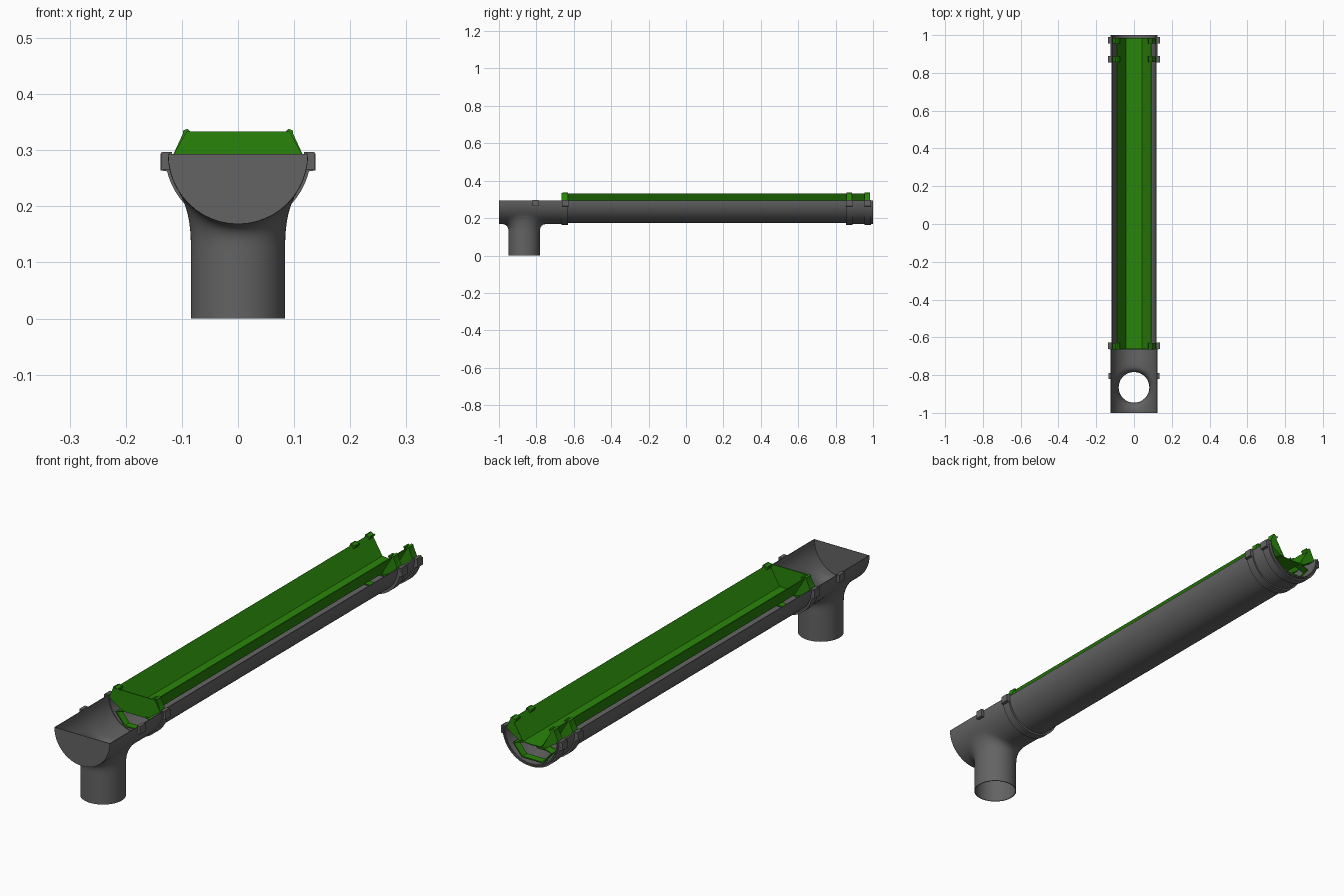
import bpy, bmesh
from math import sin, cos, pi, atan2, sqrt

if "Cube" in bpy.data.objects:
    bpy.data.objects.remove(bpy.data.objects["Cube"])

ZC = 0.293      # height of the gutter rim (axis of the half pipes)


def material(name, rgb):
    m = bpy.data.materials.new(name)
    m.diffuse_color = (*rgb, 1)
    m.use_nodes = True
    m.node_tree.nodes["Principled BSDF"].inputs["Base Color"].default_value = m.diffuse_color
    return m


green = material("green_plastic", (0.022, 0.235, 0.003))
grey = material("dark_grey_plastic", (0.125, 0.125, 0.125))


def finish(name, bm, mat=grey, thick=0, angle=0.5):
    bmesh.ops.recalc_face_normals(bm, faces=bm.faces)
    me = bpy.data.meshes.new(name)
    bm.to_mesh(me)
    bm.free()
    ob = bpy.data.objects.new(name, me)
    bpy.context.collection.objects.link(ob)
    me.materials.append(mat)
    bpy.ops.object.select_all(action='DESELECT')
    ob.select_set(True)
    bpy.context.view_layer.objects.active = ob
    if thick:
        m = ob.modifiers.new("thickness", 'SOLIDIFY')
        m.thickness, m.offset = thick, 0
        bpy.ops.object.modifier_apply(modifier=m.name)
    bpy.ops.object.shade_smooth_by_angle(angle=angle)
    return ob


def extrude(name, pts, y0, y1, mat=grey, thick=0):
    """Extrude an xz profile along y; thick > 0 makes an open sheet."""
    bm = bmesh.new()
    a = [bm.verts.new((x, y0, z)) for x, z in pts]
    b = [bm.verts.new((x, y1, z)) for x, z in pts]
    n = len(pts)
    for i in range(n - 1 if thick else n):
        j = (i + 1) % n
        bm.faces.new((a[i], a[j], b[j], b[i]))
    if not thick:
        bm.faces.new(a)
        bm.faces.new(b)
    return finish(name, bm, mat, thick)


def half_pipe(name, r_out, r_in, y0, y1, n=40):
    """Half pipe as a sheet centred between both radii."""
    r = (r_out + r_in) / 2
    pts = [(-r * cos(pi * i / n), ZC - r * sin(pi * i / n)) for i in range(n + 1)]
    return extrude(name, pts, y0, y1, grey, r_out - r_in)


def mirrored(name, pts, y, width, mat=grey):
    for side, s in (("right", 1), ("left", -1)):
        extrude(f"{name}_{side}", [(s * x, z) for x, z in pts],
                y - width / 2, y + width / 2, mat)


# Outlet: closed half pipe flaring smoothly into the round downpipe
def outlet():
    R, RP, YP = 0.1235, 0.0825, -0.865
    u0, u1, v1, n = -0.9985 - YP, -0.63 - YP, R * pi / 2, 24
    edge = []
    for i in range(n):
        edge.append((u0, v1 - 2 * v1 * i / n))
    for i in range(n):
        edge.append((u0 + (u1 - u0) * i / n, -v1))
    for i in range(n):
        edge.append((u1, -v1 + 2 * v1 * i / n))
    for i in range(n):
        edge.append((u1 + (u0 - u1) * i / n, v1))

    def on_pipe(u, v):
        return (R * sin(v / R), YP + u, ZC - R * cos(v / R))

    bm = bmesh.new()
    columns = []
    for u, v in edge:
        phi = atan2(v, u)
        px, py = RP * sin(phi), YP + RP * cos(phi)
        eu, ev = 0.12 * cos(phi), 0.125 * sin(phi)
        p2 = on_pipe(eu, ev)
        tz = ZC - (R * R - px * p2[0]) / sqrt(R * R - p2[0] ** 2)
        p0, p1 = (px, py, 0.13), (px, py, tz)
        col = [(px, py, 0), (px, py, 0.06), (px, py, 0.12)]
        for k in range(9):
            t = k / 8
            col.append([(1 - t) ** 2 * a + 2 * t * (1 - t) * b + t * t * c
                        for a, b, c in zip(p0, p1, p2)])
        for k in range(1, 6):
            t = k / 5
            col.append(on_pipe(eu + (u - eu) * t, ev + (v - ev) * t))
        columns.append([bm.verts.new(p) for p in col])
    m = len(columns)
    for i in range(m):
        a, b = columns[i], columns[(i + 1) % m]
        for k in range(len(a) - 1):
            bm.faces.new((a[k], b[k], b[k + 1], a[k + 1]))
    bm.faces.new([columns[i][-1] for i in range(n + 1)])   # end cap
    finish("outlet", bm, grey, 0.003)


outlet()

# Main channel, rear connector and raised collars
half_pipe("gutter_channel", 0.119, 0.116, -0.66, 0.995)
half_pipe("rear_connector", 0.124, 0.119, 0.855, 1.0)
for i, (y0, y1) in enumerate(((-0.665, -0.63), (0.855, 0.89), (0.955, 0.99))):
    half_pipe(f"collar_{i + 1}", 0.130, 0.122, y0, y1)

# Grey rim clips
clip = [(0.118, 0.293), (0.118, 0.297), (0.132, 0.297), (0.132, 0.294),
        (0.138, 0.294), (0.138, 0.264), (0.124, 0.262), (0.123, 0.293)]
for i, y in enumerate((-0.645, 0.873, 0.972)):
    mirrored(f"rim_clip_{i + 1}", clip, y, 0.035)
mirrored("outlet_clip", [(0.122, 0.265), (0.122, 0.297), (0.136, 0.297),
                         (0.136, 0.265)], -0.805, 0.033)

# Green trough insert
extrude("guard_trough", [(-0.091, 0.332), (-0.042, 0.251), (0, 0.248),
                         (0.042, 0.251), (0.091, 0.332)], -0.66, 0.985, green, 0.003)

# Front plate closing the trough
extrude("guard_front_plate", [(-0.092, 0.333), (-0.115, 0.292), (-0.045, 0.249),
                              (0.045, 0.249), (0.115, 0.292), (0.092, 0.333)],
        -0.665, -0.66, green)

# Side brackets with small hooks on top
bracket = [(0.115, 0.293), (0.098, 0.33), (0.098, 0.335), (0.09, 0.338),
           (0.085, 0.333), (0.079, 0.331), (0.075, 0.334), (0.073, 0.33),
           (0.083, 0.316), (0.045, 0.252), (0.062, 0.252), (0.112, 0.285)]
for i, y in enumerate((-0.646, 0.872, 0.97)):
    mirrored(f"guard_bracket_{i + 1}", bracket, y, 0.03, green)

# Support frames standing on the channel floor
frame = [(-0.042, 0.25), (-0.085, 0.236), (-0.046, 0.189),
         (0.046, 0.189), (0.085, 0.236), (0.042, 0.25)]
for i, y in enumerate((-0.645, 0.872, 0.97)):
    extrude(f"guard_support_{i + 1}", frame, y - 0.015, y + 0.015, green, 0.005)
